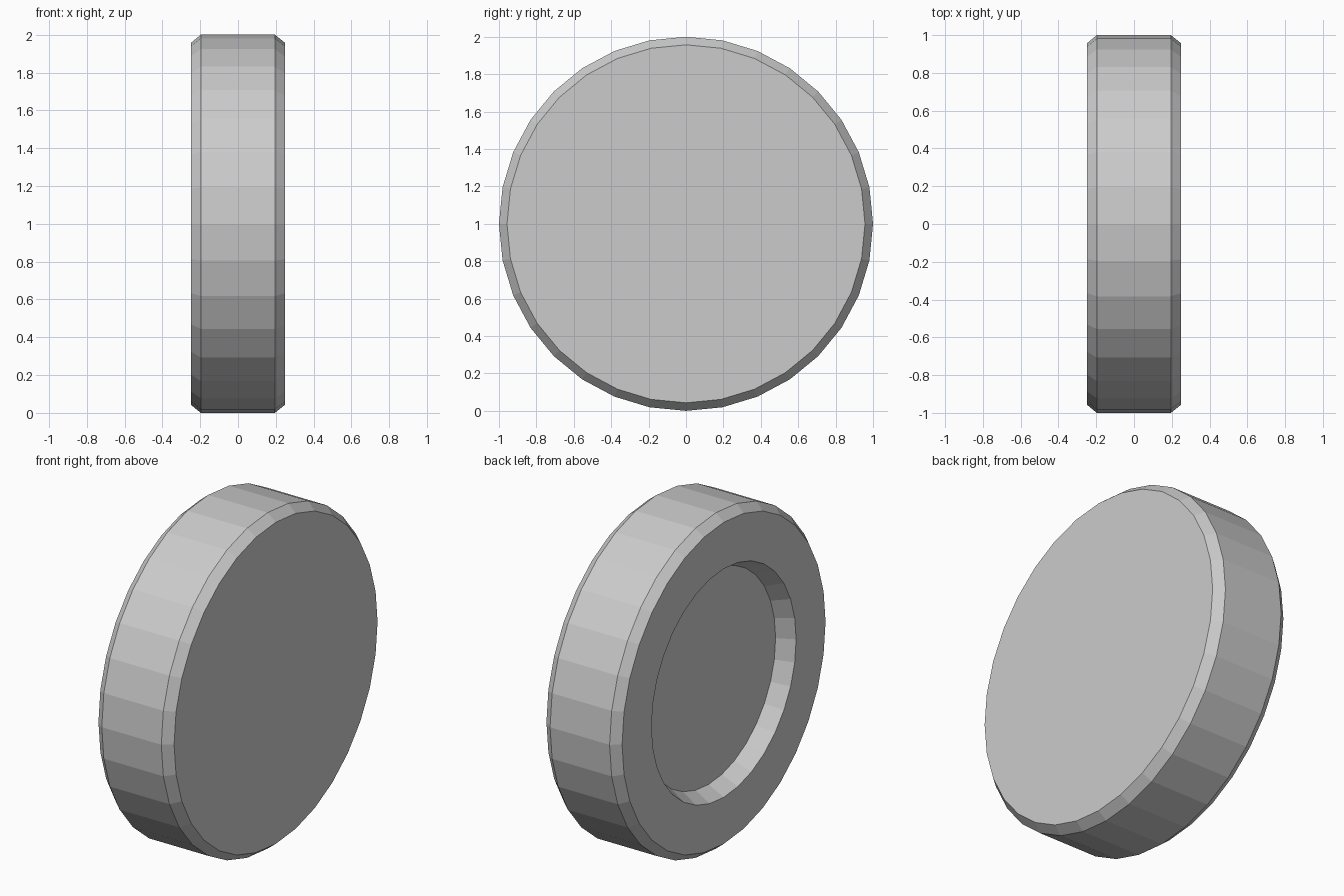
import bpy, bmesh
from math import sin, cos, pi

if "Cube" in bpy.data.objects:
    bpy.data.objects.remove(bpy.data.objects["Cube"])

SIDES = 32
# Profile as (x along axle, radius): recess floor, sloped recess wall, rim, tread, outer face
PROFILE = [(-0.149, 0.63), (-0.249, 0.68), (-0.249, 0.957),
           (-0.197, 1.0), (0.195, 1.0), (0.249, 0.957)]


def lathe(name, profile, sides, height):
    """Spin a profile round the x axis and cap both ends."""
    bm = bmesh.new()
    rings = [[bm.verts.new((x, r * sin(2 * pi * i / sides),
                            height + r * cos(2 * pi * i / sides)))
              for i in range(sides)] for x, r in profile]
    for a, b in zip(rings, rings[1:]):
        for i in range(sides):
            j = (i + 1) % sides
            bm.faces.new((a[i], a[j], b[j], b[i]))
    bm.faces.new(rings[0])
    bm.faces.new(rings[-1])
    bmesh.ops.recalc_face_normals(bm, faces=bm.faces)
    mesh = bpy.data.meshes.new(name)
    bm.to_mesh(mesh)
    bm.free()
    obj = bpy.data.objects.new(name, mesh)
    bpy.context.collection.objects.link(obj)
    return obj


# Flat-shaded wheel with bevelled tread and a recess on the -x side
lathe("wheel", PROFILE, SIDES, 1.0)
